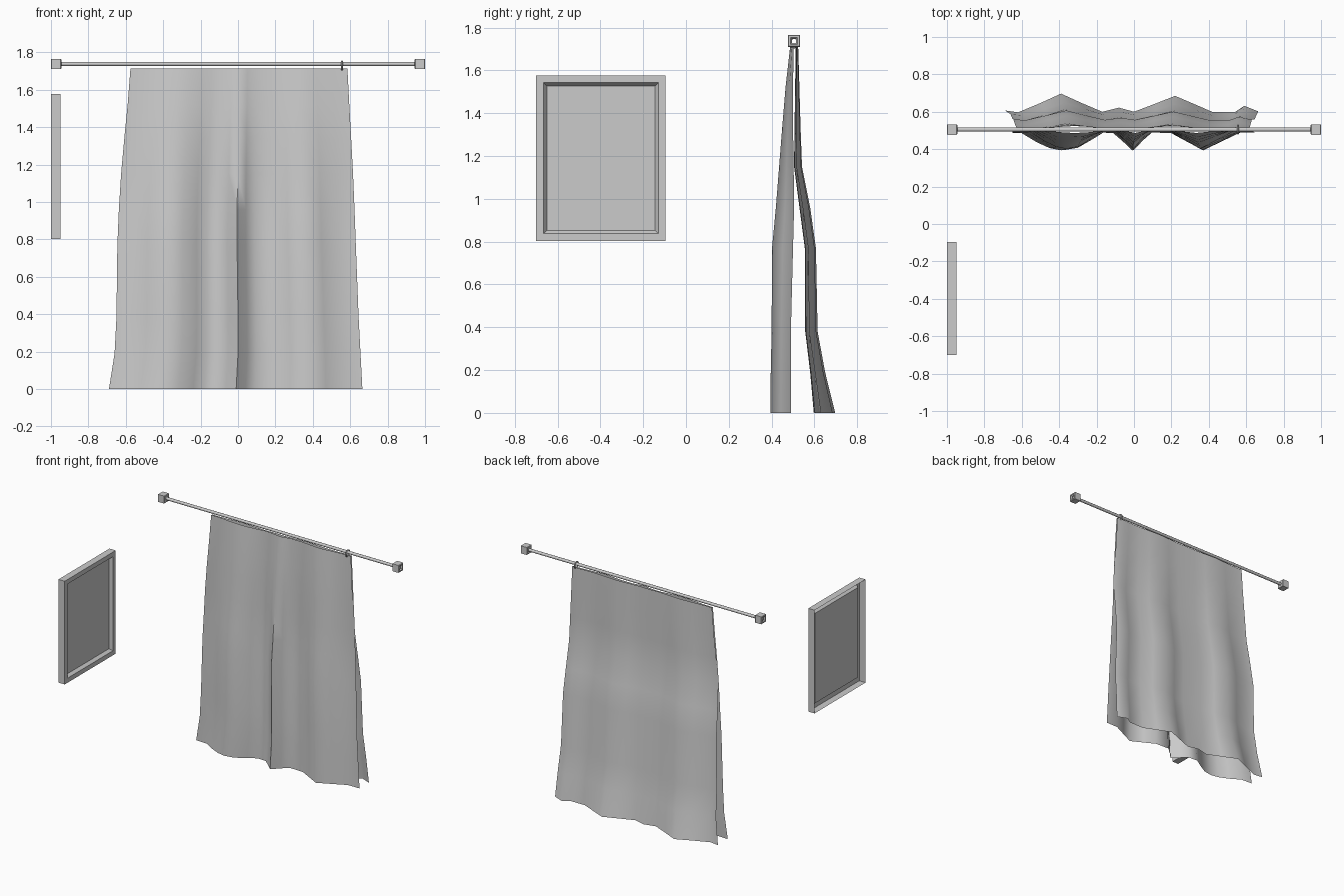
import bpy, bmesh, math
from mathutils import Vector

if "Cube" in bpy.data.objects:
    bpy.data.objects.remove(bpy.data.objects["Cube"])


def make_object(name, bm, smooth=None):
    me = bpy.data.meshes.new(name)
    bm.to_mesh(me)
    bm.free()
    ob = bpy.data.objects.new(name, me)
    bpy.context.collection.objects.link(ob)
    if smooth:
        bpy.ops.object.select_all(action='DESELECT')
        bpy.context.view_layer.objects.active = ob
        ob.select_set(True)
        bpy.ops.object.shade_smooth_by_angle(angle=math.radians(smooth))
    return ob


def skin(bm, rows, closed=False):
    """Quads between successive rows of points."""
    grid = [[bm.verts.new(p) for p in r] for r in rows]
    n = len(grid[0])
    for a, b in zip(grid, grid[1:]):
        for i in range(n if closed else n - 1):
            j = (i + 1) % n
            bm.faces.new((a[i], a[j], b[j], b[i]))


ROD_Y, ROD_Z = 0.505, 1.738


def section(x, r, sides):
    """Regular polygon section across the rod axis."""
    turn = math.pi / 4 if sides == 4 else 0
    k = r * (math.sqrt(2) if sides == 4 else 1)
    return [(x, ROD_Y + k * math.cos(turn + math.tau * i / sides),
             ROD_Z + k * math.sin(turn + math.tau * i / sides)) for i in range(sides)]


# Rod
bm = bmesh.new()
skin(bm, [section(-0.96, 0.011, 12), section(0.96, 0.011, 12)], True)
make_object("curtain_rod", bm, 40)

# Square end caps, open in the middle
for side, name in ((-1, "left_rod_end"), (1, "right_rod_end")):
    bm = bmesh.new()
    prof = [(0.945, 0.009), (0.945, 0.025), (0.948, 0.028), (0.997, 0.028),
            (1.0, 0.025), (1.0, 0.017), (0.99, 0.009)]
    skin(bm, [section(side * x, r, 4) for x, r in prof], True)
    bmesh.ops.recalc_face_normals(bm, faces=bm.faces)
    make_object(name, bm)

# Hanging ring
bpy.ops.mesh.primitive_torus_add(major_radius=0.022, minor_radius=0.005,
                                 major_segments=20, minor_segments=8,
                                 location=(0.556, ROD_Y, 1.73),
                                 rotation=(0, math.pi / 2, 0))
bpy.context.object.name = "curtain_ring"
bpy.ops.object.shade_smooth_by_angle()


# Cloth panels: rows of (z, left x, right x, base y, fold depth)
def cloth(name, rows, folds):
    bm = bmesh.new()
    pts = []
    for z, xl, xr, base, depth in rows:
        pts.append([(xl + (x + 0.69) / 1.355 * (xr - xl), base + depth * f, z)
                    for x, f in folds])
    skin(bm, pts)
    make_object(name, bm, 80)


levels = [1.715, 1.52, 1.34, 1.15, 0.96, 0.77, 0.38, 0.19, 0.0]
left = [-0.575, -0.59, -0.608, -0.625, -0.637, -0.645, -0.65, -0.66, -0.69]
right = [0.585, 0.595, 0.605, 0.615, 0.623, 0.63, 0.645, 0.655, 0.665]
front_y = [0.503, 0.50, 0.50, 0.503, 0.505, 0.50, 0.49, 0.49, 0.49]
front_d = [-0.016, -0.035, -0.05, -0.068, -0.085, -0.098, -0.09, -0.094, -0.096]
back_y = [0.512, 0.51, 0.507, 0.505, 0.53, 0.555, 0.557, 0.58, 0.597]
back_d = [0.012, 0.02, 0.028, 0.037, 0.05, 0.052, 0.058, 0.07, 0.1]
front_folds = [(-0.69, 0), (-0.6, 0.05), (-0.52, 0.55), (-0.45, 0.88), (-0.39, 1),
               (-0.32, 0.88), (-0.24, 0.4), (-0.18, 0), (-0.11, 0.05), (-0.06, 0.5),
               (-0.01, 1), (0.04, 0.45), (0.09, 0), (0.2, 0.05), (0.28, 0.5),
               (0.37, 1), (0.47, 0.5), (0.57, 0), (0.665, 0)]
back_folds = [(-0.69, 0.1), (-0.62, 0), (-0.5, 0.5), (-0.39, 1), (-0.28, 0.5),
              (-0.17, 0.03), (-0.08, 0.25), (0.0, 0.03), (0.11, 0.45), (0.22, 0.88),
              (0.32, 0.45), (0.42, 0.02), (0.54, 0.02), (0.59, 0.35), (0.665, 0.05)]
cloth("front_curtain", list(zip(levels, left, right, front_y, front_d)), front_folds)
cloth("back_curtain", list(zip(levels, left, right, back_y, back_d)), back_folds)

# Picture frame: open-backed shell with a recessed panel facing +x
Y0, Y1, Z0, Z1 = -0.7, -0.095, 0.803, 1.577


def rect(x, inset):
    return [(x, Y0 + inset, Z0 + inset), (x, Y1 - inset, Z0 + inset),
            (x, Y1 - inset, Z1 - inset), (x, Y0 + inset, Z1 - inset)]


bm = bmesh.new()
skin(bm, [rect(-1.0, 0), rect(-0.948, 0), rect(-0.948, 0.034), rect(-0.97, 0.05)], True)
bm.verts.ensure_lookup_table()
bm.faces.new(bm.verts[-4:])
make_object("picture_frame", bm)
